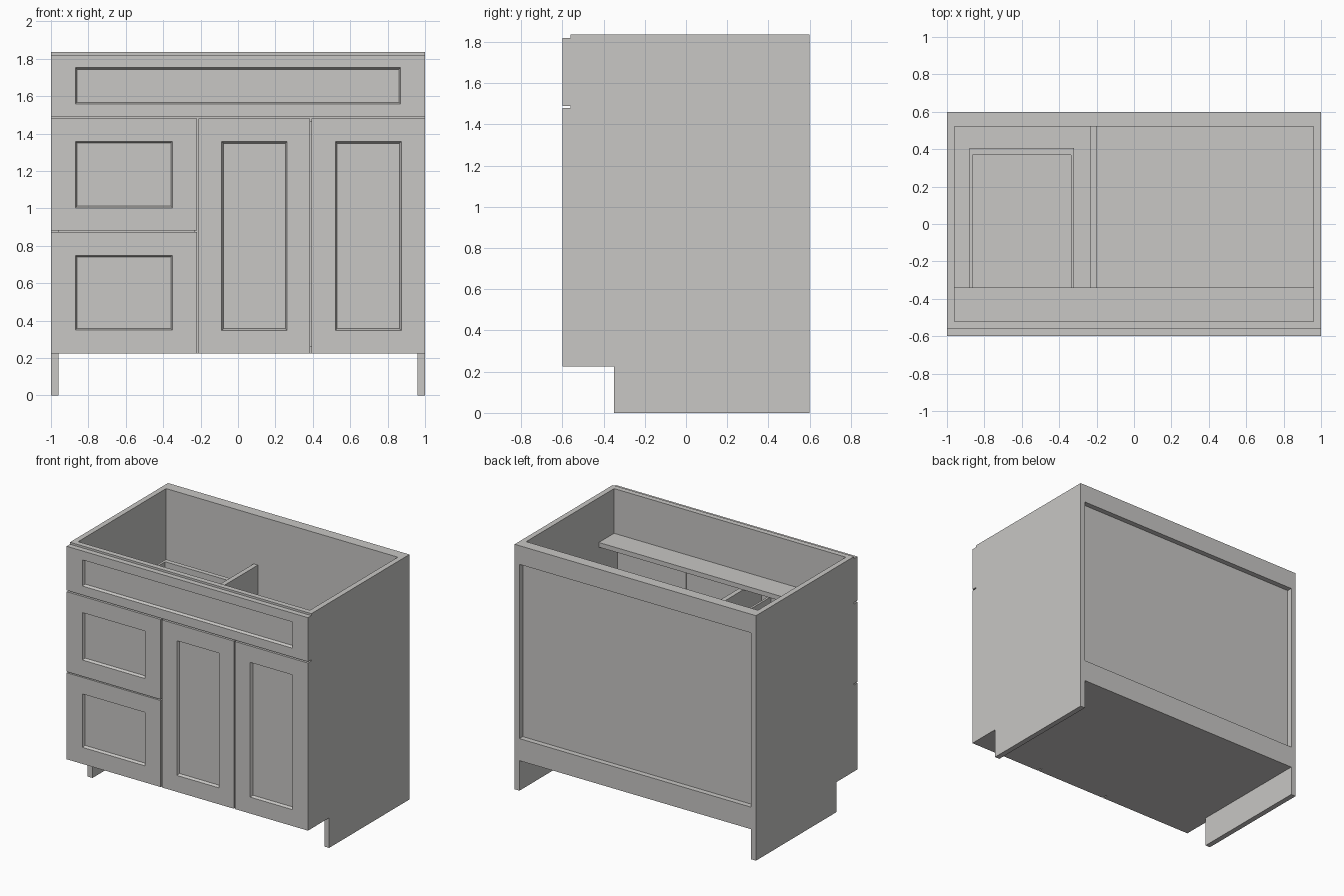
import bpy, bmesh

if "Cube" in bpy.data.objects:
    bpy.data.objects.remove(bpy.data.objects["Cube"])

paint = bpy.data.materials.new("cabinet_grey")
paint.diffuse_color = (0.58, 0.57, 0.555, 1)
paint.use_nodes = True
paint.node_tree.nodes["Principled BSDF"].inputs["Base Color"].default_value = paint.diffuse_color


def finish(name, bm):
    bmesh.ops.recalc_face_normals(bm, faces=bm.faces)
    mesh = bpy.data.meshes.new(name)
    bm.to_mesh(mesh)
    bm.free()
    mesh.materials.append(paint)
    obj = bpy.data.objects.new(name, mesh)
    bpy.context.collection.objects.link(obj)
    return obj


def add_box(bm, x, y, z):
    verts = bmesh.ops.create_cube(bm, size=1)["verts"]
    for v in verts:
        for i, (lo, hi) in enumerate((x, y, z)):
            v.co[i] = lo if v.co[i] < 0 else hi


def box(name, x, y, z):
    bm = bmesh.new()
    add_box(bm, x, y, z)
    return finish(name, bm)


def shaker_front(name, x, z, margin_x, margin_z, slope=0.013, depth=0.02):
    """Slab with a recessed centre panel and sloped moulding on its front."""
    bm = bmesh.new()
    add_box(bm, x, (-0.6, -0.56), z)
    bmesh.ops.recalc_face_normals(bm, faces=bm.faces)
    face = min(bm.faces, key=lambda f: f.calc_center_median().y)
    # frame border
    bmesh.ops.inset_region(bm, faces=[face], thickness=0.01)
    for i, (lo, hi), m in ((0, x, margin_x), (2, z, margin_z)):
        mid = (lo + hi) / 2
        for v in face.verts:
            v.co[i] = lo + m if v.co[i] < mid else hi - m
    # sloped moulding
    bmesh.ops.inset_region(bm, faces=[face], thickness=slope)
    for v in face.verts:
        v.co.y += depth
    return finish(name, bm)


# Side panels with toe-kick notch
for name, x0 in (("left_side", -1.0), ("right_side", 0.96)):
    bm = bmesh.new()
    profile = [(-0.35, 0), (0.6, 0), (0.6, 1.835), (-0.56, 1.835),
               (-0.56, 0.225), (-0.35, 0.225)]
    face = bm.faces.new([bm.verts.new((x0, y, z)) for y, z in profile])
    ext = bmesh.ops.extrude_face_region(bm, geom=[face])["geom"]
    for v in ext:
        if isinstance(v, bmesh.types.BMVert):
            v.co.x += 0.04
    finish(name, bm)

# Carcass
inner = (-0.96, 0.96)
box("bottom_panel", inner, (-0.56, 0.56), (0.225, 0.262))
box("back_panel", inner, (0.52, 0.56), (0.262, 1.835))
box("back_top_rail", inner, (0.56, 0.6), (1.695, 1.835))
box("back_bottom_rail", inner, (0.56, 0.6), (0.225, 0.39))
box("front_top_rail", inner, (-0.56, -0.52), (1.465, 1.835))
box("stretcher", inner, (-0.52, -0.34), (1.465, 1.5))
box("divider", (-0.235, -0.2), (-0.56, 0.52), (0.262, 1.465))

# Doors and drawer fronts
shaker_front("false_front", (-1, 1), (1.49, 1.82), 0.13, 0.067)
shaker_front("upper_drawer_front", (-1, -0.22), (0.881, 1.48), 0.13, 0.122)
shaker_front("lower_drawer_front", (-1, -0.22), (0.225, 0.873), 0.13, 0.124)
shaker_front("left_door", (-0.211, 0.386), (0.225, 1.48), 0.124, 0.123)
shaker_front("right_door", (0.394, 1), (0.225, 1.48), 0.127, 0.123)

# Drawer boxes
for name, z0, z1 in (("upper_drawer_box", 0.98, 1.37), ("lower_drawer_box", 0.33, 0.75)):
    bm = bmesh.new()
    add_box(bm, (-0.88, -0.863), (-0.56, 0.405), (z0, z1))
    add_box(bm, (-0.337, -0.32), (-0.56, 0.405), (z0, z1))
    add_box(bm, (-0.863, -0.337), (0.37, 0.405), (z0, z1))
    add_box(bm, (-0.863, -0.337), (-0.56, -0.525), (z0, z1))
    add_box(bm, (-0.863, -0.337), (-0.525, 0.37), (z0, z0 + 0.02))
    finish(name, bm)
